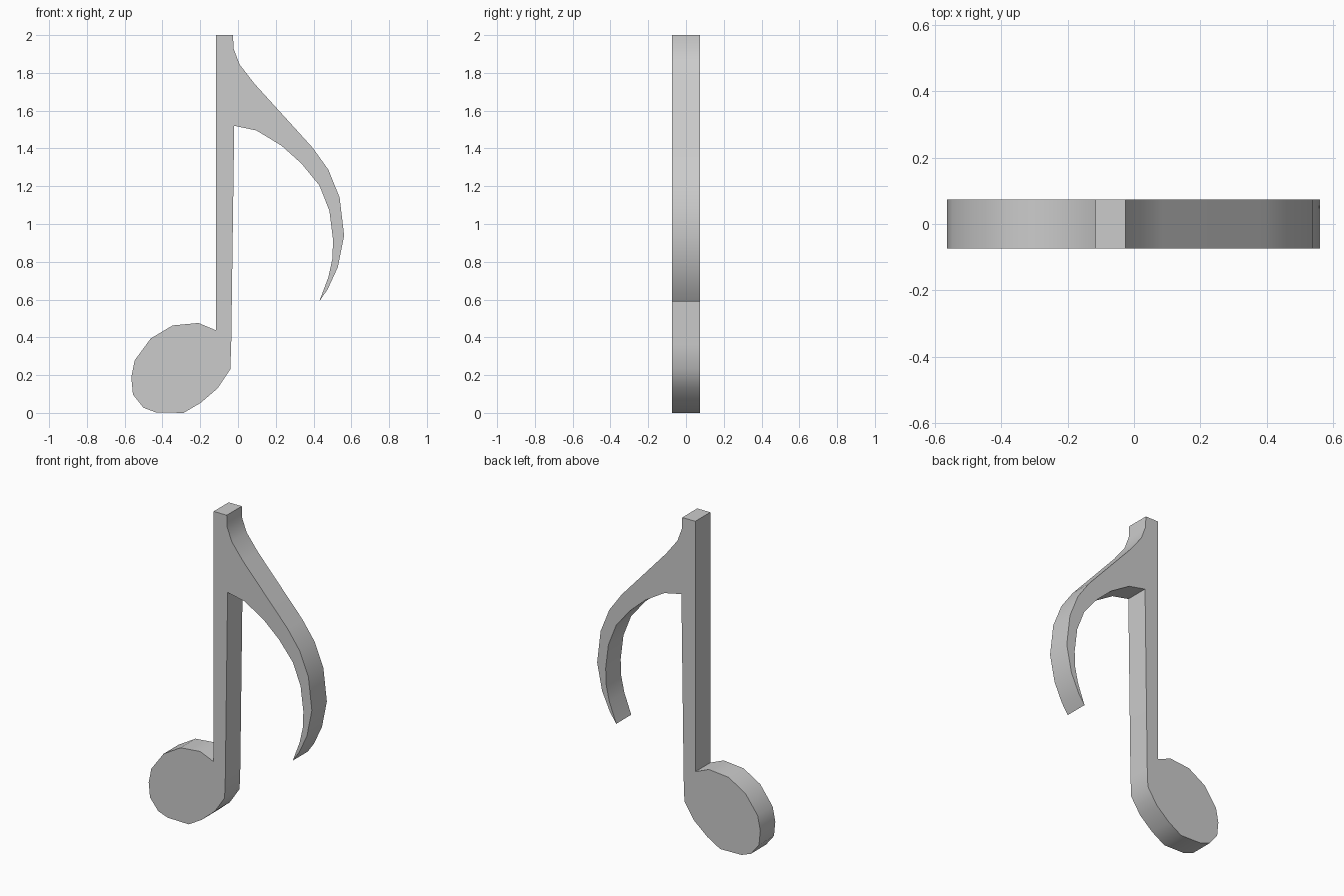
import bpy
import bmesh
import math

if "Cube" in bpy.data.objects:
    bpy.data.objects.remove(bpy.data.objects["Cube"])

HALF_DEPTH = 0.074

# Silhouette in (x, z), clockwise from the top left of the stem
stem_top = [(-0.116, 2.0), (-0.026, 2.0)]
flag_outer = [(-0.024, 1.93), (0.008, 1.845), (0.087, 1.743), (0.394, 1.405),
              (0.478, 1.288), (0.538, 1.14), (0.562, 0.938), (0.528, 0.77),
              (0.474, 0.653), (0.43, 0.59)]
flag_inner = [(0.478, 0.717), (0.5, 0.817), (0.503, 0.918), (0.484, 1.07),
              (0.431, 1.204), (0.336, 1.32), (0.23, 1.415), (0.098, 1.495),
              (-0.02, 1.52)]
note_head = [(-0.036, 0.36), (-0.041, 0.23), (-0.108, 0.13), (-0.198, 0.053),
             (-0.288, 0.0), (-0.436, 0.003), (-0.5, 0.027), (-0.556, 0.097),
             (-0.565, 0.188), (-0.547, 0.278), (-0.462, 0.394),
             (-0.346, 0.463), (-0.209, 0.476), (-0.116, 0.437)]


def extruded_plate(name, outline, half_depth):
    bm = bmesh.new()
    face = bm.faces.new([bm.verts.new((x, -half_depth, z)) for x, z in outline])
    result = bmesh.ops.extrude_face_region(bm, geom=[face], use_keep_orig=True)
    for item in result["geom"]:
        if isinstance(item, bmesh.types.BMVert):
            item.co.y = half_depth
    bmesh.ops.recalc_face_normals(bm, faces=bm.faces)
    mesh = bpy.data.meshes.new(name)
    bm.to_mesh(mesh)
    bm.free()
    obj = bpy.data.objects.new(name, mesh)
    bpy.context.collection.objects.link(obj)
    return obj


# Stem, flag and head form one continuous plate
note = extruded_plate("eighth_note",
                      stem_top + flag_outer + flag_inner + note_head, HALF_DEPTH)

# Smooth curved rims with crisp front and back edges
bpy.context.view_layer.objects.active = note
note.select_set(True)
bpy.ops.object.shade_smooth_by_angle(angle=math.radians(40))
